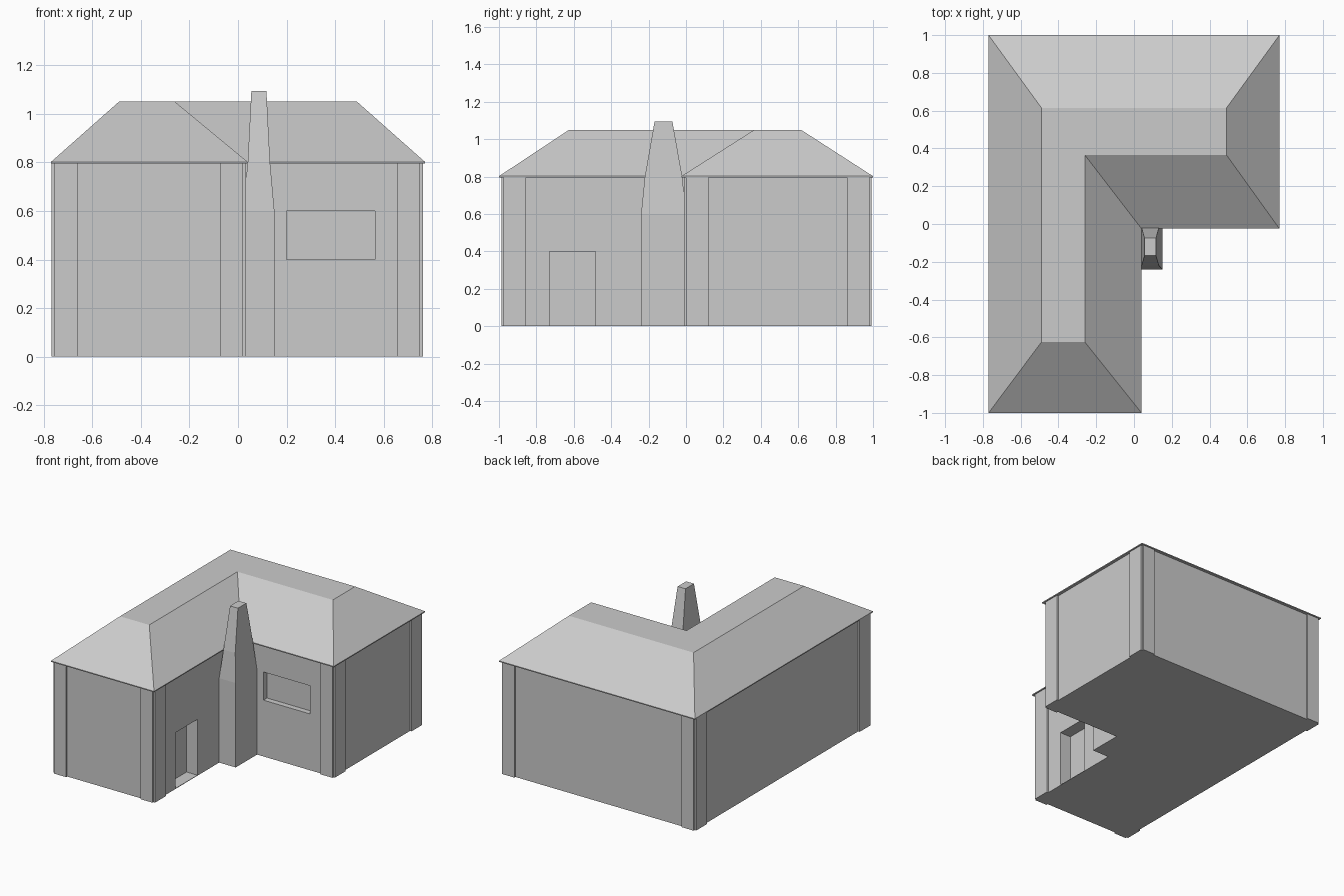
import bpy, bmesh

if "Cube" in bpy.data.objects:
    bpy.data.objects.remove(bpy.data.objects["Cube"])


def loft(name, rings):
    """Closed solid through a stack of (z, outline) rings."""
    bm = bmesh.new()
    loops = [[bm.verts.new((x, y, z)) for x, y in pts] for z, pts in rings]
    n = len(loops[0])
    for a, b in zip(loops, loops[1:]):
        for i in range(n):
            j = (i + 1) % n
            bm.faces.new((a[i], a[j], b[j], b[i]))
    bm.faces.new(loops[0][::-1])
    bm.faces.new(loops[-1])
    bmesh.ops.recalc_face_normals(bm, faces=bm.faces)
    mesh = bpy.data.meshes.new(name)
    bm.to_mesh(mesh)
    bm.free()
    obj = bpy.data.objects.new(name, mesh)
    bpy.context.collection.objects.link(obj)
    return obj


def rect(x0, x1, y0, y1):
    return [(x0, y0), (x1, y0), (x1, y1), (x0, y1)]


def ell(x0, xi, x1, y0, yi, y1):
    """L-shaped outline with its inner corner at (xi, yi)."""
    return [(x0, y0), (xi, y0), (xi, yi), (x1, yi), (x1, y1), (x0, y1)]


def box(name, x0, x1, y0, y1, z0, z1):
    return loft(name, [(z0, rect(x0, x1, y0, y1)), (z1, rect(x0, x1, y0, y1))])


# Walls with L-shaped plan
X0, XI, X1 = -0.755, 0.02, 0.75
Y0, YI, Y1 = -0.975, 0.0, 0.98
EAVE = 0.795
plan = ell(X0, XI, X1, Y0, YI, Y1)
walls = loft("walls", [(0, plan), (EAVE, plan)])

# Door and window recesses
for cutter in (box("door_cutter", XI - 0.085, XI + 0.1, -0.73, -0.485, 0.004, 0.4),
               box("window_cutter", 0.20, 0.565, YI - 0.1, YI + 0.04, 0.4, 0.6)):
    cutter.hide_render = True
    mod = walls.modifiers.new("recess", 'BOOLEAN')
    mod.operation = 'DIFFERENCE'
    mod.solver = 'EXACT'
    mod.object = cutter
    bpy.context.view_layer.objects.active = walls
    bpy.ops.object.modifier_apply(modifier=mod.name)
    bpy.data.objects.remove(cutter)

# Corner pilasters: a thin slab on each face of the five outer corners
T, WX, WY = 0.012, 0.095, 0.12
corners = [(X0, Y0, -1, -1), (XI, Y0, 1, -1), (X1, YI, 1, -1),
           (X1, Y1, 1, 1), (X0, Y1, -1, 1)]
for i, (cx, cy, sx, sy) in enumerate(corners):
    xs = sorted((cx, cx - sx * WX))
    ys = sorted((cy - sy * T, cy + sy * T))
    box(f"pilaster_y_{i}", *xs, *ys, 0, EAVE)
    xs = sorted((cx - sx * T, cx + sx * T))
    ys = sorted((cy, cy - sy * WY))
    box(f"pilaster_x_{i}", *xs, *ys, 0, EAVE)

# Hipped roof with a flat top
eaves = ell(-0.77, 0.04, 0.77, -1.0, -0.025, 1.0)
deck = ell(-0.49, -0.26, 0.49, -0.625, 0.365, 0.615)
loft("roof", [(EAVE, eaves), (0.802, eaves), (1.05, deck)])

# Tapering chimney in the inner corner
base = rect(0.02, 0.15, -0.24, 0.0)
loft("chimney", [(0, base), (0.6, base),
                 (0.8, rect(0.04, 0.132, -0.22, -0.02)),
                 (1.095, rect(0.055, 0.117, -0.168, -0.073))])
